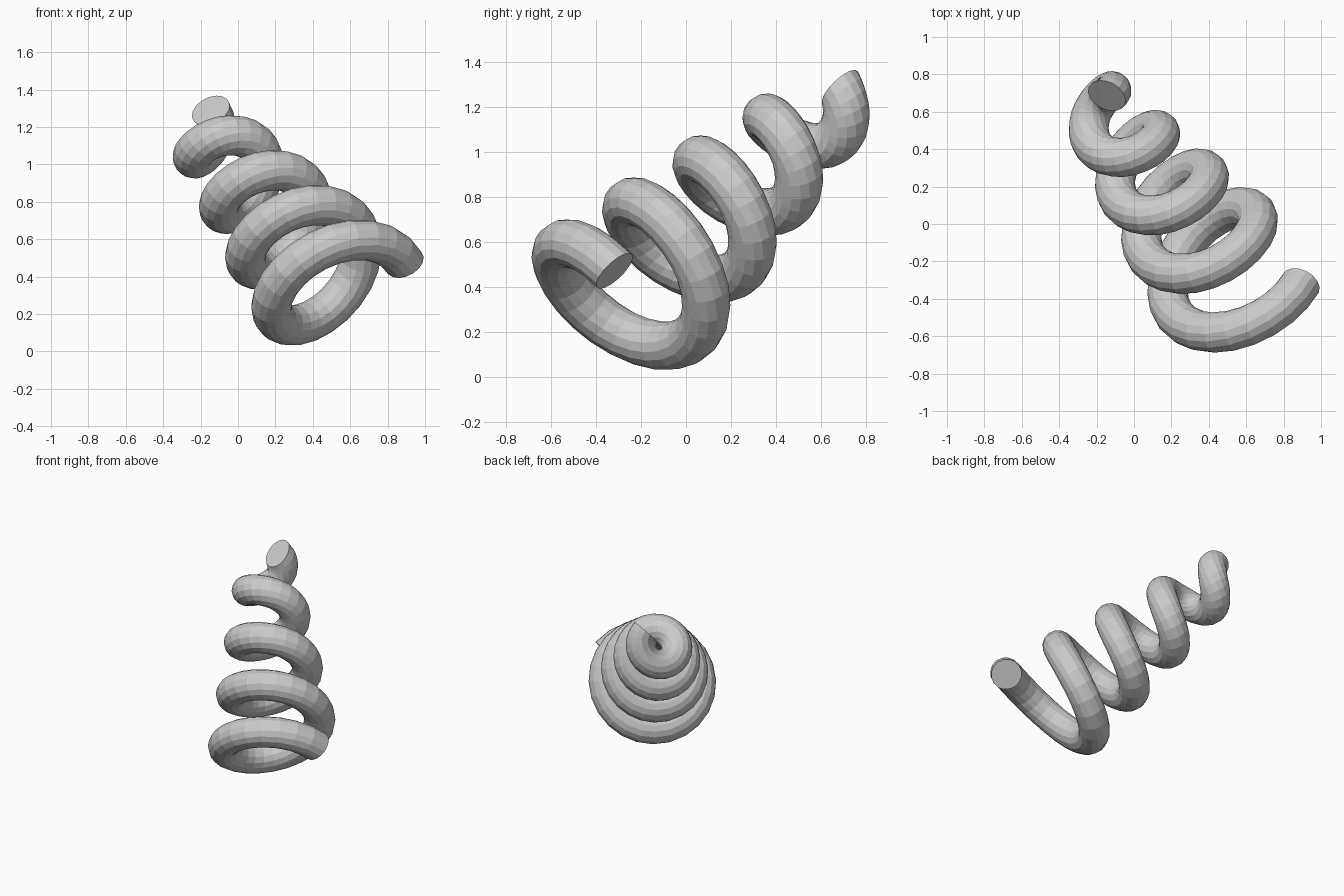
import bpy, bmesh
from math import sin, cos, tau, radians
from mathutils import Vector

if "Cube" in bpy.data.objects:
    bpy.data.objects.remove(bpy.data.objects["Cube"])

# Tilted conical spring: axis start, advance per turn, coil and tube sizes
start = Vector((0.575, -0.367, 0.262))
pitch = Vector((-0.201, 0.26, 0.2425))
turns, steps, sides = 4, 24, 16
coil_radius, shrink, tube_radius = 0.383, 0.0705, 0.108
phase, lead = radians(43), radians(9)

# Frame around the axis
axis = pitch.normalized()
right = Vector((axis.y, -axis.x, 0)).normalized()
up = (Vector((0, 0, 1)) - axis * axis.z).normalized()

bm = bmesh.new()
rings = []
for i in range(turns * steps + 1):
    t = i / steps
    angle = phase + tau * t
    radial = right * cos(angle) + up * sin(angle)
    tangent = up * cos(angle) - right * sin(angle)
    side = axis * cos(lead) - tangent * sin(lead)
    centre = start + pitch * t + radial * (coil_radius - shrink * t)
    rings.append([bm.verts.new(centre + tube_radius *
                  (radial * cos(tau * j / sides) + side * sin(tau * j / sides)))
                  for j in range(sides)])

# Tube walls
for a, b in zip(rings, rings[1:]):
    for j in range(sides):
        k = (j + 1) % sides
        bm.faces.new((a[j], a[k], b[k], b[j]))

# Flat end caps
bm.faces.new(rings[0])
bm.faces.new(rings[-1])
bmesh.ops.recalc_face_normals(bm, faces=bm.faces)

mesh = bpy.data.meshes.new("conical_spring")
bm.to_mesh(mesh)
bm.free()
bpy.context.collection.objects.link(bpy.data.objects.new("conical_spring", mesh))
